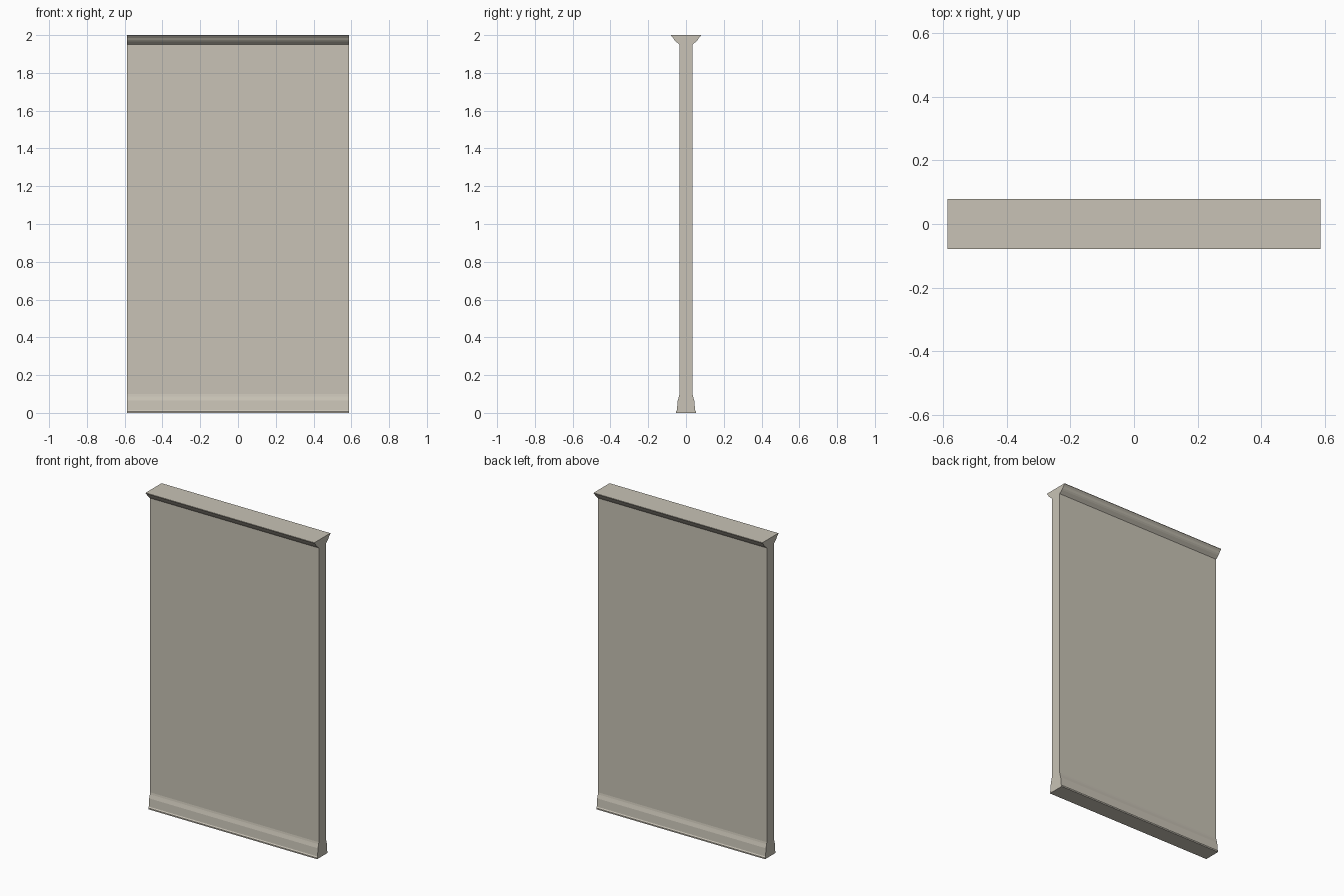
import bpy
import bmesh

if "Cube" in bpy.data.objects:
    bpy.data.objects.remove(bpy.data.objects["Cube"], do_unlink=True)

HALF_WIDTH = 0.587
WALL = 0.035

plaster = bpy.data.materials.new("warm_grey_plaster")
plaster.use_nodes = True
colour = (0.58, 0.545, 0.465, 1)
plaster.diffuse_color = colour
plaster.node_tree.nodes["Principled BSDF"].inputs["Base Color"].default_value = colour


def extrude_profile(name, half_profile):
    """Mirror a (depth, height) half profile and extrude it along the wall."""
    outline = half_profile + [(-y, z) for y, z in reversed(half_profile)]
    bm = bmesh.new()
    face = bm.faces.new([bm.verts.new((-HALF_WIDTH, y, z)) for y, z in outline])
    result = bmesh.ops.extrude_face_region(bm, geom=[face], use_keep_orig=True)
    moved = [v for v in result["geom"] if isinstance(v, bmesh.types.BMVert)]
    bmesh.ops.translate(bm, verts=moved, vec=(2 * HALF_WIDTH, 0, 0))
    bmesh.ops.recalc_face_normals(bm, faces=bm.faces)
    mesh = bpy.data.meshes.new(name)
    bm.to_mesh(mesh)
    bm.free()
    mesh.materials.append(plaster)
    obj = bpy.data.objects.new(name, mesh)
    bpy.context.collection.objects.link(obj)
    return obj


# Skirting with a small foot and a sloped top
skirting = [(0.053, 0), (0.053, 0.008), (0.048, 0.015), (0.044, 0.065),
            (0.040, 0.078), (0.037, 0.088), (WALL, 0.1)]

# Flared cornice
cornice = [(WALL, 1.95), (0.042, 1.956), (0.048, 1.961), (0.055, 1.967),
           (0.062, 1.975), (0.069, 1.986), (0.079, 1.997), (0.079, 2.0)]

# Panel with both mouldings in one continuous section
extrude_profile("wall_panel", skirting + cornice)
